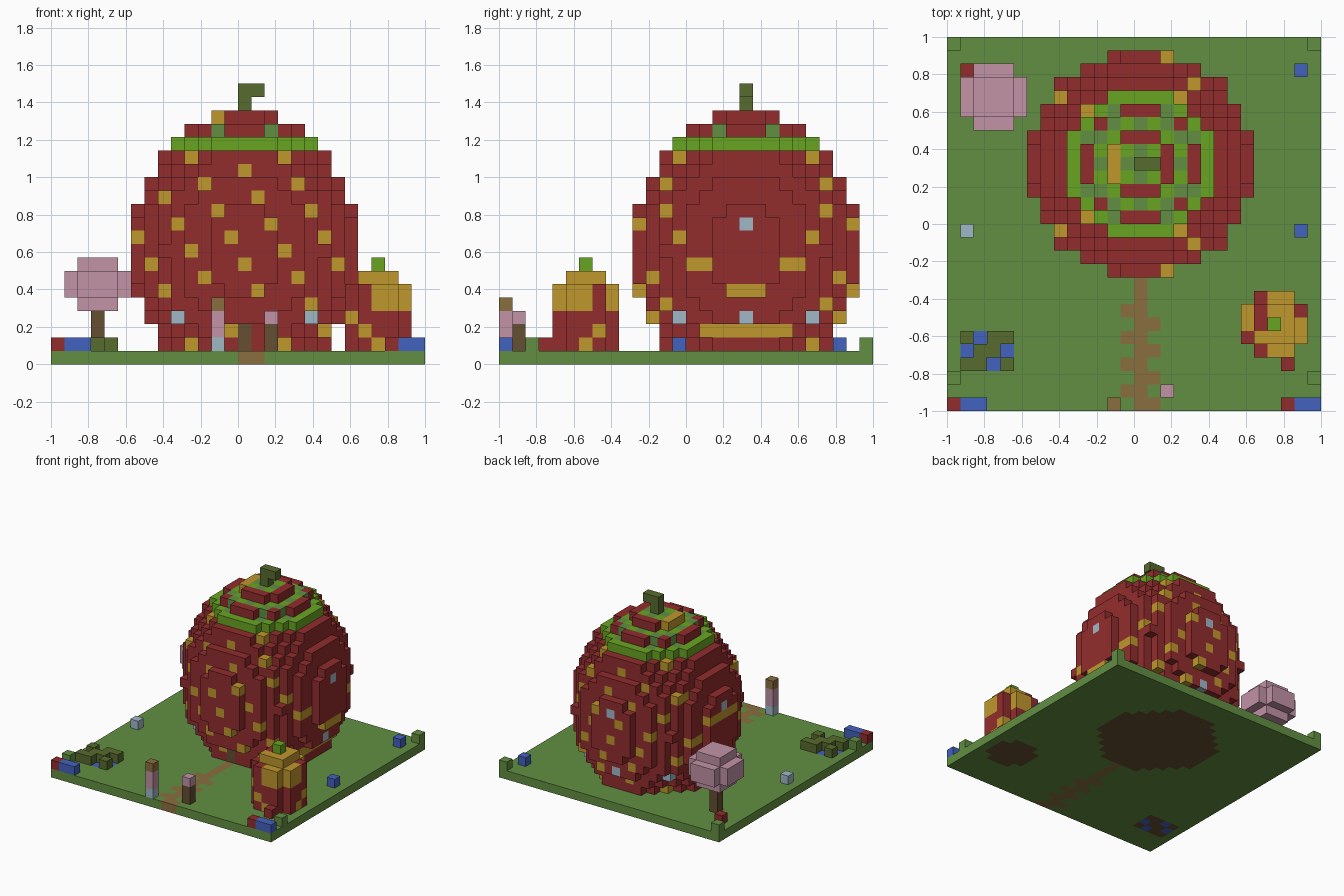
import bpy, bmesh
from mathutils import Vector

cube = bpy.data.objects.get("Cube")
if cube:
    bpy.data.objects.remove(cube, do_unlink=True)

N = 28            # blocks along one side of the base
S = 2 / N         # size of one block


def linear(c):
    c /= 255
    return c / 12.92 if c <= 0.04045 else ((c + 0.055) / 1.055) ** 2.4


COLOURS = {
    "grass": (98, 143, 65), "red": (146, 44, 45), "yellow": (192, 151, 45),
    "leaf": (105, 165, 34), "olive": (88, 107, 46), "bark": (101, 78, 50),
    "path": (138, 111, 63), "pink": (194, 147, 166), "blue": (68, 98, 192),
    "glass": (160, 184, 198),
}
mats = {}
for name, rgb in COLOURS.items():
    m = bpy.data.materials.new(name)
    m.use_nodes = True
    col = tuple(linear(c) for c in rgb) + (1,)
    m.diffuse_color = col
    m.node_tree.nodes["Principled BSDF"].inputs["Base Color"].default_value = col
    mats[name] = m

DIRS = [Vector(d) for d in ((1, 0, 0), (-1, 0, 0), (0, 1, 0),
                            (0, -1, 0), (0, 0, 1), (0, 0, -1))]


def build(name, cells):
    """Skin a dictionary of block -> colour with its outer faces only."""
    bm = bmesh.new()
    used = sorted(set(cells.values()))
    verts = {}

    def vert(p):
        key = tuple(round(c) for c in p)
        if key not in verts:
            verts[key] = bm.verts.new((key[0] * S - 1, key[1] * S - 1, key[2] * S))
        return verts[key]

    half = Vector((0.5, 0.5, 0.5))
    for cell, colour in cells.items():
        for d in DIRS:
            if tuple(int(a + b) for a, b in zip(cell, d)) in cells:
                continue
            u = Vector((d.y, d.z, d.x))
            v = d.cross(u)
            mid = Vector(cell) + half + d / 2
            ring = [mid + (a * u + b * v) / 2
                    for a, b in ((-1, -1), (1, -1), (1, 1), (-1, 1))]
            face = bm.faces.new([vert(p) for p in ring])
            face.material_index = used.index(colour)
    bmesh.ops.dissolve_limit(bm, angle_limit=0.01, verts=bm.verts[:],
                             edges=bm.edges[:], delimit={"MATERIAL"})
    me = bpy.data.meshes.new(name)
    bm.to_mesh(me)
    bm.free()
    for c in used:
        me.materials.append(mats[c])
    ob = bpy.data.objects.new(name, me)
    bpy.context.collection.objects.link(ob)


def rounded(cx, cy, r, z0, z1, colour):
    """Square layers of blocks, with the corners left out when wide."""
    return {(cx + x, cy + y, z): colour
            for z in range(z0, z1 + 1)
            for x in range(-r, r + 1) for y in range(-r, r + 1)
            if r < 2 or abs(x) + abs(y) < 2 * r}


# Ground with footings, zigzag path and pond
ponds = {(2, 5), (1, 4), (4, 4), (3, 3)}
ground = {}
for x in range(N):
    for y in range(N):
        c = "grass"
        if (x - 14) ** 2 + (y - 18) ** 2 <= 40 or (x, y, 1) in rounded(24, 6, 2, 1, 1, ""):
            c = "bark"
        elif y < 12 and (x == 14 or (y < 8 and x == (13 if y % 2 else 15))):
            c = "path"
        elif 1 <= x <= 4 and 3 <= y <= 5:
            c = "blue" if (x, y) in ponds else "bark"
        ground[x, y, 0] = c
build("ground", ground)

# Big berry house: an egg of blocks with seeds, leaf crown, windows and door
house = {}
for z in range(1, 19):
    for x in range(6, 23):
        for y in range(10, 27):
            dx, dy, dz = x - 14, y - 18, z - 8
            d2 = dx * dx + dy * dy
            if d2 / 8.5 ** 2 + dz * dz / 10.5 ** 2 > 1:
                continue
            c = "yellow" if (x - 3 * z) % 7 == 0 else "red"
            if z == 16:
                c = "grass" if d2 == 20 else "leaf"
            elif (z == 17 and d2 < 16) or (z == 18 and d2 < 4):
                c = "grass" if (dx + dy) % 2 else "leaf"
            house[x, y, z] = c
for sx in (-1, 1):
    for sy in (-1, 1):
        house[14 + 5 * sx, 18 + 5 * sy, 3] = "glass"
for dx, dy in ((1, 0), (-1, 0), (0, 1)):
    house[14 + 7 * dx, 18 + 7 * dy, 3] = "glass"
    house[14 + 8 * dx, 18 + 8 * dy, 10] = "glass"
for z in (1, 2):
    house[14, 12, z] = "bark"
build("berry_house", house)
build("house_stem", {(14, 18, 19): "olive", (14, 18, 20): "olive", (15, 18, 20): "olive"})

# Small berry
small = rounded(24, 6, 2, 1, 5, "red") | rounded(24, 6, 1, 6, 6, "red")
for x, y, z in small:
    if z >= 4:
        plain = (x == 23 and y != 5) or (x == 26 and y >= 7) or (x == 22 and y < 6)
        seed = not plain
    else:
        seed = x + z == 25 or (x == 26 and y - z == 5)
    if seed:
        small[x, y, z] = "yellow"
small[24, 6, 7] = "leaf"
build("small_berry", small)

# Blossom tree
build("tree_trunk", {(3, 23, z): "bark" for z in (1, 2, 3)})
build("tree_crown", rounded(3, 23, 1, 4, 4, "pink") | rounded(3, 23, 2, 5, 6, "pink")
      | rounded(3, 23, 1, 7, 7, "pink"))

# Bush around the pond
build("bush", {(x, y, 1): "olive" for x in range(1, 5) for y in range(3, 6)
               if (x, y) not in ponds})

# Posts beside the path
for name, x, y, stack in (("left_post", 12, 0, "glass pink pink path"),
                          ("right_post", 16, 1, "bark bark pink")):
    build(name, {(x, y, z): c for z, c in enumerate(stack.split(), 1)})

# Corner blocks and scattered flowers
build("corner_blocks", {(x, y, 1): "grass" for x in (0, N - 1) for y in (2, N - 1)})
build("flowers", {
    (0, 0, 1): "red", (1, 0, 1): "blue", (2, 0, 1): "blue",
    (25, 0, 1): "red", (26, 0, 1): "blue", (27, 0, 1): "blue",
    (25, 3, 1): "red", (1, 25, 1): "red", (26, 25, 1): "blue",
    (26, 13, 1): "blue", (1, 13, 1): "glass"})
